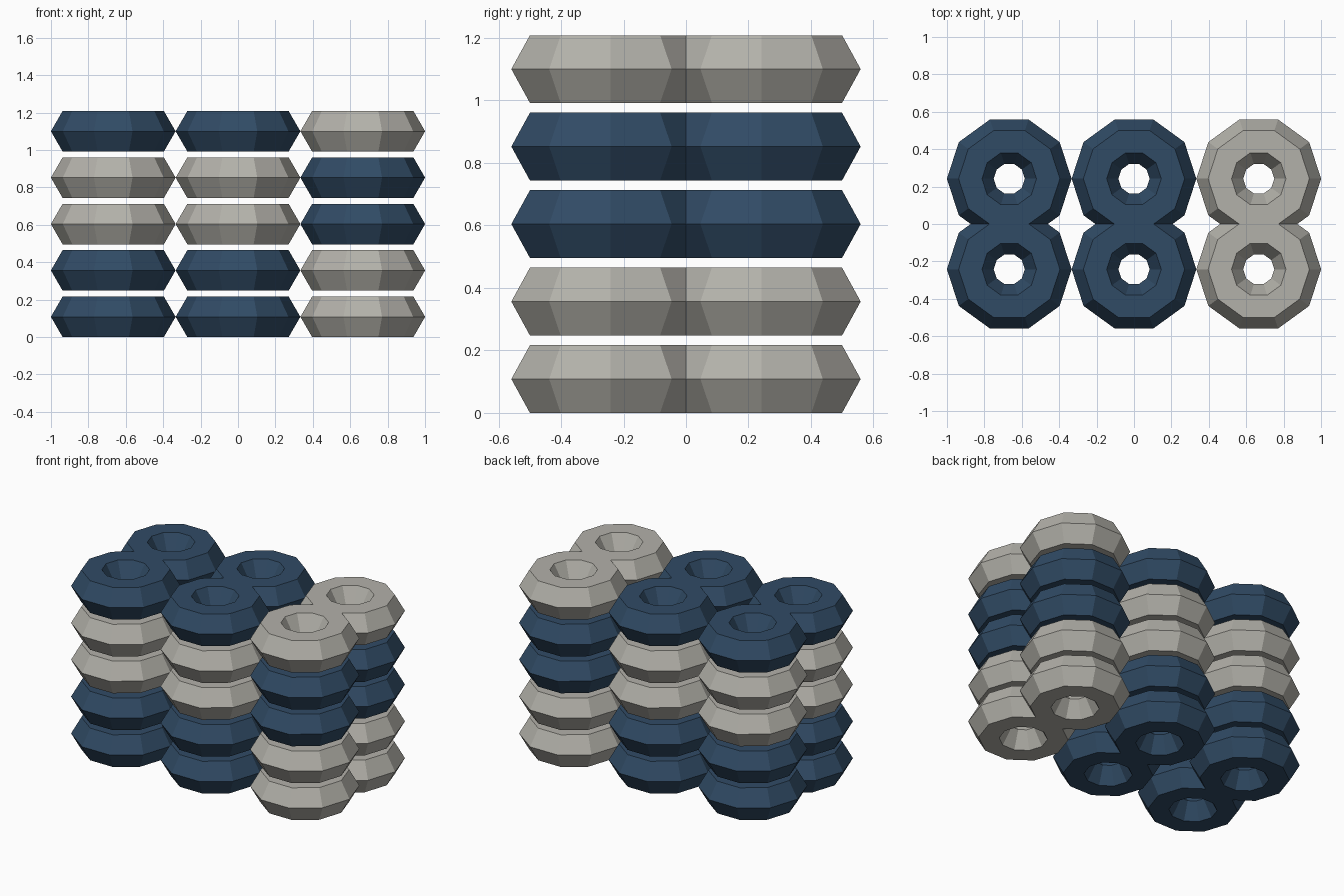
import bpy

if "Cube" in bpy.data.objects:
    bpy.data.objects.remove(bpy.data.objects["Cube"])

RING_RADIUS = 0.2083   # centre line of each ring
TUBE_RADIUS = 0.125    # hexagonal tube section
COL_X = (-0.667, 0.0, 0.667)
ROW_Y = {"front": -0.242, "back": 0.242}
BASE_Z = 0.1083
STEP_Z = 0.248


def make_material(name, rgb):
    mat = bpy.data.materials.new(name)
    mat.diffuse_color = (*rgb, 1.0)
    mat.use_nodes = True
    mat.node_tree.nodes["Principled BSDF"].inputs["Base Color"].default_value = mat.diffuse_color
    return mat


blue = make_material("navy_blue", (0.03, 0.07, 0.13))
grey = make_material("warm_grey", (0.45, 0.44, 0.40))

# Layer colours from bottom to top for each column
LAYERS = (
    (blue, blue, grey, grey, blue),
    (blue, blue, grey, grey, blue),
    (grey, grey, blue, blue, grey),
)


def make_mesh(mat):
    """Low-poly ring: ten segments around, six-sided tube."""
    bpy.ops.mesh.primitive_torus_add(
        major_segments=10, minor_segments=6,
        major_radius=RING_RADIUS, minor_radius=TUBE_RADIUS)
    obj = bpy.context.object
    mesh = obj.data
    mesh.name = "ring_" + mat.name
    mesh.materials.append(mat)
    mesh.polygons.foreach_set("use_smooth", [False] * len(mesh.polygons))
    bpy.data.objects.remove(obj)
    return mesh


meshes = {mat.name: make_mesh(mat) for mat in (blue, grey)}

# Stacks of rings: three columns, two rows, five layers
for col, x in enumerate(COL_X):
    for row, y in ROW_Y.items():
        for layer, mat in enumerate(LAYERS[col]):
            ring = bpy.data.objects.new(
                f"ring_{row}_column{col + 1}_layer{layer + 1}", meshes[mat.name])
            ring.location = (x, y, BASE_Z + layer * STEP_Z)
            bpy.context.collection.objects.link(ring)
